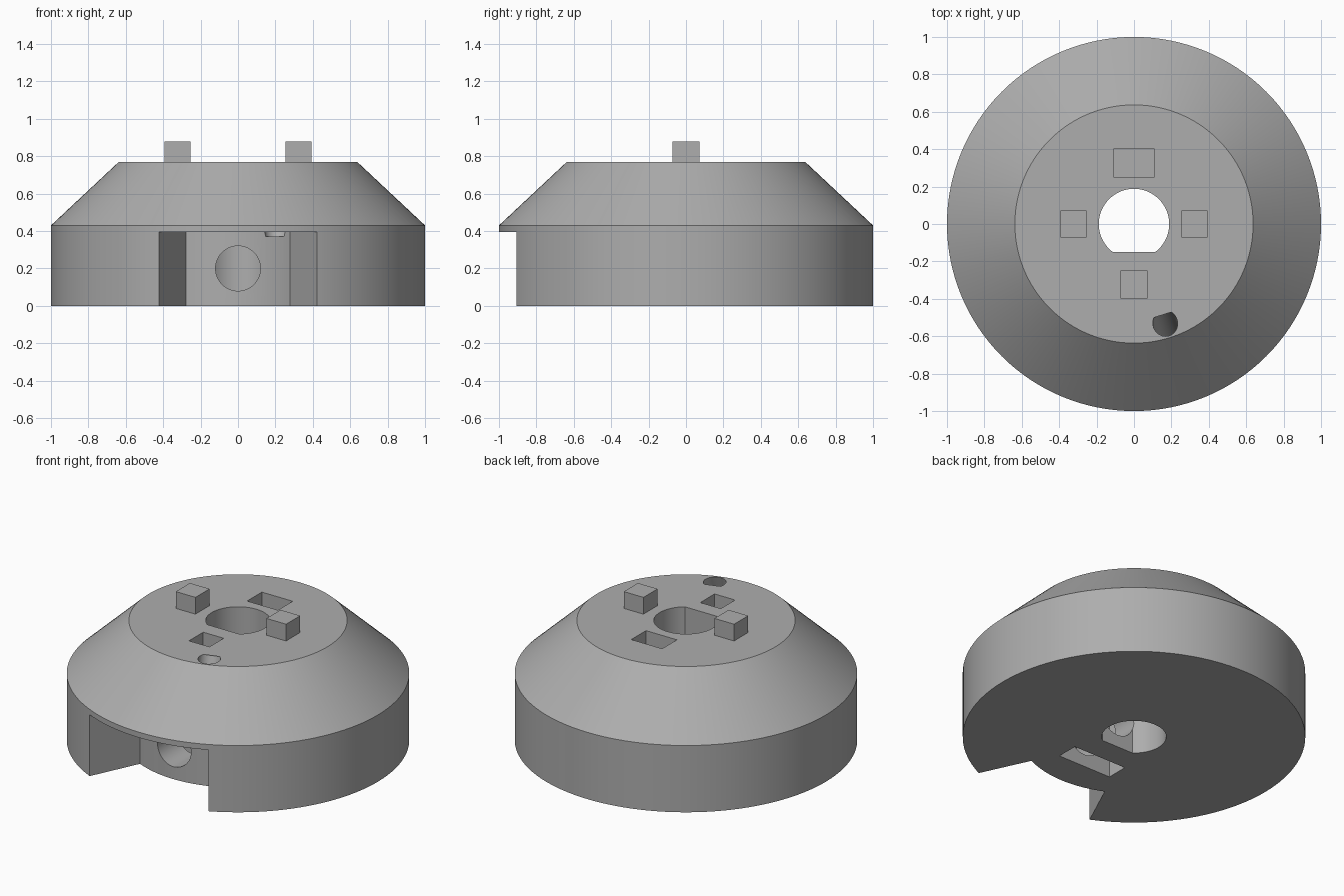
import bpy, bmesh, math
from mathutils import Matrix, Vector

if "Cube" in bpy.data.objects:
    bpy.data.objects.remove(bpy.data.objects["Cube"])

grey = bpy.data.materials.new("plain grey")
grey.diffuse_color = (0.42, 0.42, 0.42, 1)
grey.use_nodes = True
grey.node_tree.nodes["Principled BSDF"].inputs["Base Color"].default_value = (0.42, 0.42, 0.42, 1)


def make(name, bm):
    bmesh.ops.recalc_face_normals(bm, faces=bm.faces)
    mesh = bpy.data.meshes.new(name)
    bm.to_mesh(mesh)
    bm.free()
    mesh.materials.append(grey)
    ob = bpy.data.objects.new(name, mesh)
    bpy.context.scene.collection.objects.link(ob)
    return ob


def box(name, x, y, z):
    """Box from (min, max) pairs."""
    bm = bmesh.new()
    bmesh.ops.create_cube(bm, size=1)
    for v in bm.verts:
        v.co = [lo + (c + 0.5) * (hi - lo) for c, (lo, hi) in zip(v.co, (x, y, z))]
    return make(name, bm)


def rod(name, start, end, radius, flat=None, sides=96):
    """Cylinder between two points, optionally flattened at a y limit."""
    start, end = Vector(start), Vector(end)
    axis = end - start
    turn = axis.to_track_quat("Z", "Y").to_matrix().to_4x4()
    bm = bmesh.new()
    bmesh.ops.create_cone(bm, cap_ends=True, segments=sides, radius1=radius, radius2=radius,
                          depth=axis.length, matrix=Matrix.Translation((start + end) / 2) @ turn)
    if flat is not None:
        cut = bmesh.ops.bisect_plane(bm, geom=bm.verts[:] + bm.edges[:] + bm.faces[:],
                                     plane_co=(0, flat, 0), plane_no=(0, -1, 0), clear_outer=True)
        edges = [e for e in cut["geom_cut"] if isinstance(e, bmesh.types.BMEdge)]
        bmesh.ops.holes_fill(bm, edges=edges)
    return make(name, bm)


def prism(name, outline, z0, z1):
    bm = bmesh.new()
    face = bm.faces.new([bm.verts.new((x, y, z0)) for x, y in outline])
    top = bmesh.ops.extrude_face_region(bm, geom=[face])["geom"]
    bmesh.ops.translate(bm, vec=(0, 0, z1 - z0),
                        verts=[v for v in top if isinstance(v, bmesh.types.BMVert)])
    return make(name, bm)


# Body: straight skirt, sloped shoulder and flat top
SIDES = 128
bm = bmesh.new()
rings = []
for r, z in ((1, 0), (1, 0.43), (0.637, 0.77)):
    rings.append([bm.verts.new((r * math.cos(a), r * math.sin(a), z))
                  for a in (i * math.tau / SIDES for i in range(SIDES))])
for low, high in zip(rings, rings[1:]):
    for i in range(SIDES):
        j = (i + 1) % SIDES
        bm.faces.new((low[i], low[j], high[j], high[i]))
bm.faces.new(rings[0])
bm.faces.new(rings[-1])
body = make("knob_body", bm)

# Front notch outline: ring sector about -y
arc = [math.radians(-115 + 2.5 * i) for i in range(21)]
sector = [(0.66 * math.cos(a), 0.66 * math.sin(a)) for a in arc]
sector += [(1.2 * math.cos(a), 1.2 * math.sin(a)) for a in reversed(arc)]

# Slanted passage from the top down into the notch
out = Vector((0.3, -0.954, 0)).normalized()
tilt = math.radians(20)
down = out * math.sin(tilt) - Vector((0, 0, math.cos(tilt)))
mouth = out * 0.556 + Vector((0, 0, 0.77))

cutters = [
    prism("notch_cutter", sector, -0.1, 0.395),
    rod("bore_cutter", (0, 0, -0.1), (0, 0, 0.9), 0.188, flat=-0.15),
    rod("screw_hole_cutter", (0, -0.8, 0.2), (0, -0.05, 0.2), 0.12, sides=64),
    box("nut_slot_cutter", (-0.19, 0.19), (-0.45, -0.31), (-0.1, 0.38)),
    box("back_socket_cutter", (-0.11, 0.11), (0.25, 0.4), (0.64, 0.9)),
    box("front_socket_cutter", (-0.073, 0.073), (-0.395, -0.25), (0.64, 0.9)),
    rod("passage_cutter", mouth - down * 0.016, mouth + down * 0.41, 0.066, sides=48),
]
bpy.context.view_layer.objects.active = body
for cutter in cutters:
    mod = body.modifiers.new(cutter.name, "BOOLEAN")
    mod.operation, mod.solver, mod.object = "DIFFERENCE", "EXACT", cutter
    bpy.ops.object.modifier_apply(modifier=mod.name)
    bpy.data.objects.remove(cutter)

# Drive pegs on the top
for side, sign in (("left", 1), ("right", -1)):
    box(side + "_peg", sorted((sign * 0.253, sign * 0.393)), (-0.072, 0.072), (0.77, 0.878))

bpy.ops.object.select_all(action="DESELECT")
body.select_set(True)
bpy.context.view_layer.objects.active = body
bpy.ops.object.shade_smooth_by_angle(angle=math.radians(25))
